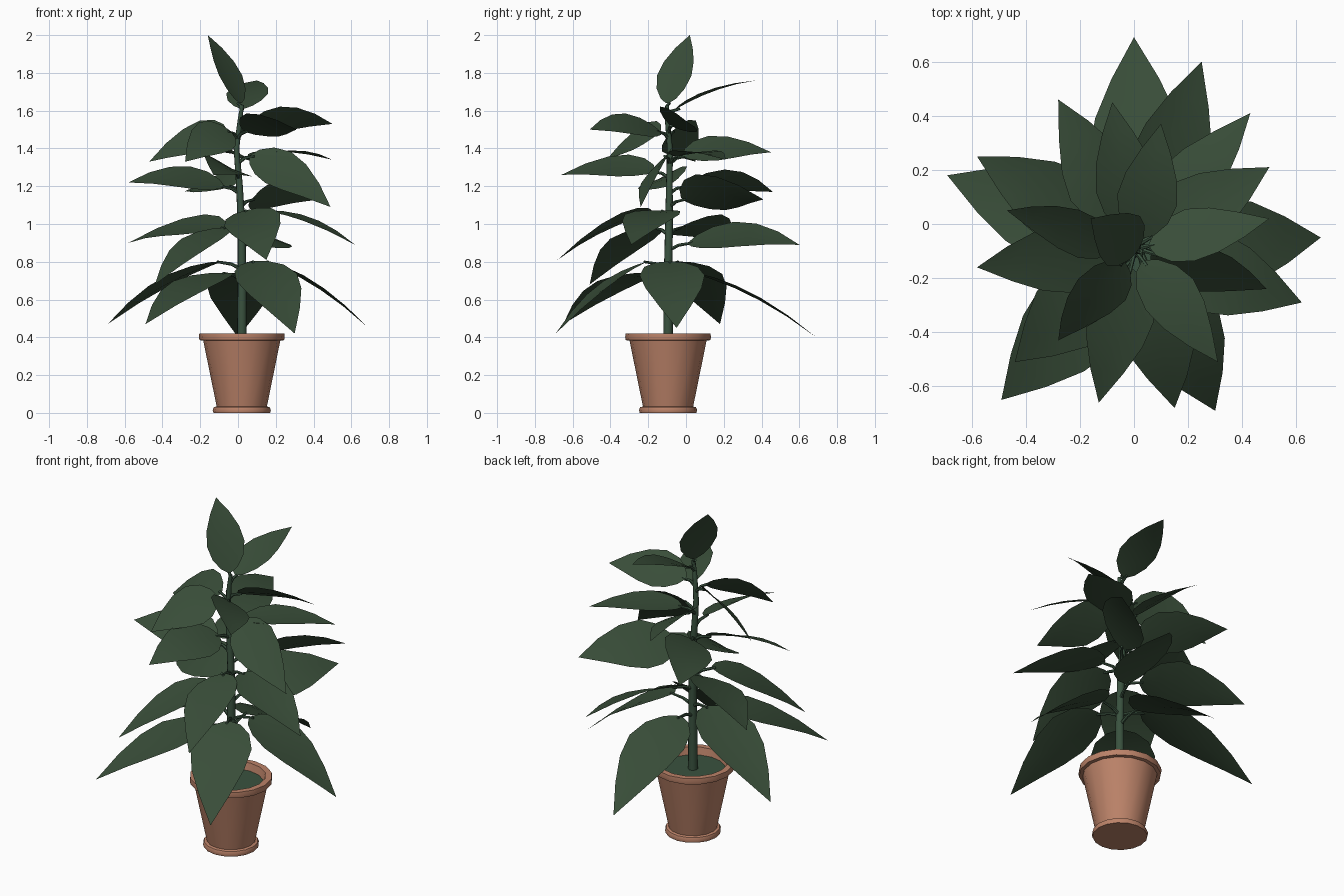
import bpy, bmesh, math
from mathutils import Vector

if "Cube" in bpy.data.objects:
    bpy.data.objects.remove(bpy.data.objects["Cube"])

CX, CY = 0.02, -0.095  # pot axis
UP = Vector((0, 0, 1))


def material(name, rgb):
    m = bpy.data.materials.new(name)
    m.diffuse_color = (*rgb, 1)
    m.use_nodes = True
    m.node_tree.nodes["Principled BSDF"].inputs["Base Color"].default_value = m.diffuse_color
    return m


LEAF = material("leaf green", (0.04, 0.074, 0.04))
STEM = material("stem green", (0.042, 0.085, 0.05))
CLAY = material("terracotta", (0.50, 0.225, 0.14))


def add_mesh(name, verts, faces, mat, angle):
    me = bpy.data.meshes.new(name)
    me.from_pydata([tuple(v) for v in verts], [], faces)
    me.materials.append(mat)
    ob = bpy.data.objects.new(name, me)
    bpy.context.collection.objects.link(ob)
    bpy.ops.object.select_all(action='DESELECT')
    ob.select_set(True)
    bpy.context.view_layer.objects.active = ob
    bpy.ops.object.shade_smooth_by_angle(angle=math.radians(angle))


def skin(name, rings, mat, angle):
    """Joins equal rings of points into a closed solid."""
    n, last = len(rings[0]), len(rings) - 1
    faces = [(k * n + i, k * n + (i + 1) % n, (k + 1) * n + (i + 1) % n, (k + 1) * n + i)
             for k in range(last) for i in range(n)]
    faces += [tuple(reversed(range(n))), tuple(range(last * n, last * n + n))]
    add_mesh(name, [v for ring in rings for v in ring], faces, mat, angle)


def ring(centre, a, b, radius, n):
    return [centre + radius * (a * math.cos(2 * math.pi * i / n) + b * math.sin(2 * math.pi * i / n))
            for i in range(n)]


def lathe(name, profile, mat):
    skin(name, [ring(Vector((CX, CY, z)), Vector((1, 0, 0)), Vector((0, 1, 0)), r, 16)
                for r, z in profile], mat, 40)


def tube(name, pts, r0, r1, n):
    """Tapered tube along a path."""
    rings, last = [], len(pts) - 1
    for k, p in enumerate(pts):
        t = (pts[min(k + 1, last)] - pts[max(k - 1, 0)]).normalized()
        a = t.cross(Vector((0.3, 1, 0.1))).normalized()
        rings.append(ring(p, a, t.cross(a), r0 + (r1 - r0) * k / last, n))
    skin(name, rings, STEM, 50)


# Pot with foot ring and rim, and the soil disc inside
lathe("pot", [(0.15, 0), (0.154, 0.015), (0.148, 0.03), (0.133, 0.034), (0.204, 0.383), (0.224, 0.385),
              (0.227, 0.4), (0.225, 0.42), (0.19, 0.42), (0.178, 0.36)], CLAY)
lathe("soil", [(0.178, 0.365), (0.178, 0.378)], STEM)

# Main stem, slightly bent
STEM_PATH = [Vector(p) for p in [(0.02, -0.095, 0.37), (0.022, -0.095, 0.7), (0.018, -0.09, 1.0),
                                 (0.008, -0.088, 1.2), (-0.008, -0.085, 1.4), (0.012, -0.1, 1.56),
                                 (0.022, -0.1, 1.63)]]
tube("stem", STEM_PATH, 0.027, 0.01, 8)


def stem_at(z):
    for a, b in zip(STEM_PATH, STEM_PATH[1:]):
        if z <= b.z:
            return a.lerp(b, (z - a.z) / (b.z - a.z))
    return STEM_PATH[-1].copy()


# Leaf outline: position along the midrib, share of the half width
OUTLINE = [(0, 0.1), (0.05, 0.45), (0.17, 0.82), (0.34, 1), (0.54, 0.86), (0.76, 0.5), (1, 0)]


def leaf(name, z0, x, y, z, roll=0):
    """Blade on a short stalk; z0 is its start height, positive roll lowers its left side."""
    rise = z0 - 0.77                      # higher leaves are smaller and closer to the stem
    width = 0.35 - 0.15 * rise
    gap = 0.125 - 0.09 * rise if z < 1.9 else 0.005
    sag = 0.04 - 0.02 * rise
    tip, root = Vector((x, y, z)), stem_at(z0 - 0.04)
    head = Vector((x - root.x, y - root.y, 0)).normalized()
    start = Vector((root.x, root.y, z0)) + head * gap
    ctrl = (start + tip) / 2 + UP * sag * 2
    left, r = Vector((-head.y, head.x, 0)), math.radians(roll)
    verts, faces = [], []
    for t, w in OUTLINE:
        p = start * (1 - t) ** 2 + ctrl * 2 * t * (1 - t) + tip * t * t
        nor = ((ctrl - start) * (1 - t) + (tip - ctrl) * t).normalized().cross(left)
        side = left * math.cos(r) - nor * math.sin(r)
        up = nor * math.cos(r) + left * math.sin(r)
        h = w * width / 2
        verts += [p + side * h + up * h * 0.08, p, p - side * h + up * h * 0.08] if w else [p]
    n = len(OUTLINE) - 2
    for k in range(n):
        a, b = 3 * k, 3 * k + 3
        faces += [(a + 1, b + 1, b, a), (a + 2, b + 2, b + 1, a + 1)]
    a, t = 3 * n, 3 * n + 3
    faces += [(a + 1, t, a), (a + 2, t, a + 1)]
    add_mesh("leaf_" + name, verts, faces, LEAF, 60)
    tube("stalk_" + name, [root, root.lerp(start, 0.5) + UP * 0.008, start + head * 0.02], 0.011, 0.007, 6)


def tier(name, z0, *tips):
    for i, t in enumerate(tips, 1):
        leaf(f"{name}_{i}", z0, *t)


# Leaf tiers: start height, then tip position and roll of each leaf
tier("lowest", 0.74, (0.0, 0.69, 0.40), (-0.49, -0.65, 0.47))
tier("low", 0.80, (0.69, -0.05, 0.45), (0.30, -0.69, 0.42, -8), (-0.69, 0.18, 0.47))
tier("second_back", 0.90, (0.25, 0.60, 0.89, -25))
tier("second_left", 0.98, (-0.58, 0.25, 0.90, 20), (-0.44, -0.51, 0.68))
tier("second_right", 1.07, (0.15, -0.68, 0.81, -15), (0.62, -0.29, 0.89))
tier("third_back", 1.13, (0.43, 0.41, 1.13, 40))
tier("third", 1.20, (-0.58, -0.16, 1.22, 25), (-0.28, 0.46, 1.17, 25))
tier("third_front", 1.28, (-0.13, -0.66, 1.26, 25))
tier("fourth", 1.36, (0.50, 0.21, 1.34), (-0.08, 0.45, 1.38, -30), (0.49, -0.24, 1.09, -45))
tier("fifth", 1.49, (-0.47, 0.05, 1.33, 45), (-0.28, -0.43, 1.33, 40), (0.31, -0.51, 1.50, 30))
tier("fifth_right", 1.52, (0.50, 0.02, 1.53, 35))
tier("crown", 1.61, (0.10, 0.37, 1.76))
tier("top", 1.64, (-0.16, 0.02, 2.0))
